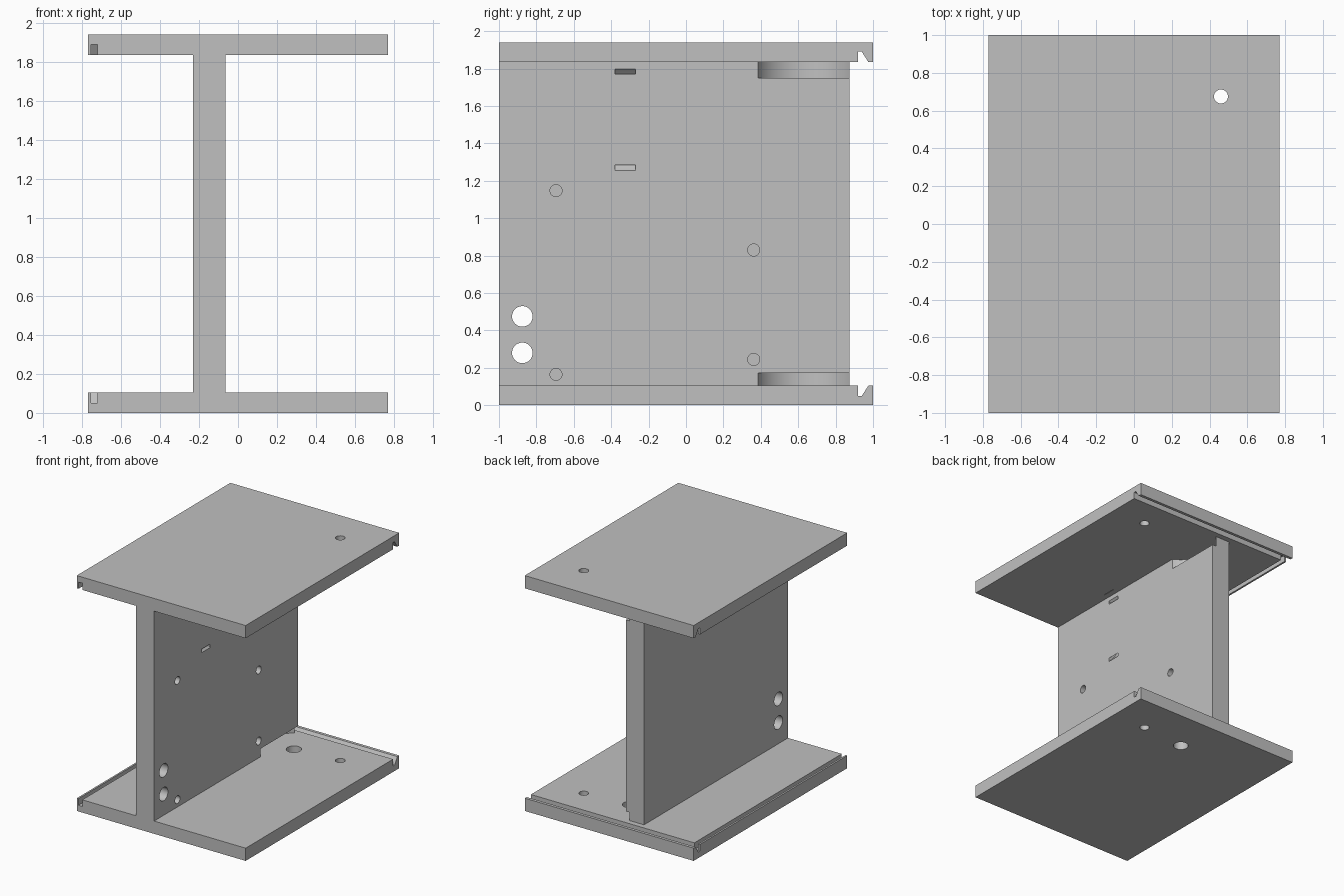
import bpy, bmesh, math

if "Cube" in bpy.data.objects:
    bpy.data.objects.remove(bpy.data.objects["Cube"])

H, T = 1.94, 0.105          # total height, plate thickness
XL, XR = -0.23, -0.065      # web faces
WEB_END = 0.875             # web stops short of the plates at the back


def prism(name, pts, axis, lo, hi):
    """Extrude a 2D outline along an axis; pts hold the other two coordinates in xyz order."""
    def place(p, d):
        c = list(p)
        c.insert("xyz".index(axis), d)
        return c
    bm = bmesh.new()
    a = [bm.verts.new(place(p, lo)) for p in pts]
    b = [bm.verts.new(place(p, hi)) for p in pts]
    bm.faces.new(a)
    bm.faces.new(b[::-1])
    n = len(pts)
    for i in range(n):
        j = (i + 1) % n
        bm.faces.new((a[i], b[i], b[j], a[j]))
    bmesh.ops.recalc_face_normals(bm, faces=bm.faces)
    me = bpy.data.meshes.new(name)
    bm.to_mesh(me)
    bm.free()
    ob = bpy.data.objects.new(name, me)
    bpy.context.collection.objects.link(ob)
    return ob


def circle(u, v, r, n=32):
    return [(u + r * math.cos(2 * math.pi * i / n), v + r * math.sin(2 * math.pi * i / n))
            for i in range(n)]


def rect(u0, u1, v0, v1):
    return [(u0, v0), (u1, v0), (u1, v1), (u0, v1)]


def flip(pts):
    """Mirror an outline about mid height (second coordinate is z)."""
    return [(u, H - v) for u, v in pts]


def arc(r, cx, cz, half, n=20):
    return [(cx - r * math.cos(t), cz + r * math.sin(t))
            for t in (half * (2 * i / n - 1) for i in range(n + 1))]


# I-shaped frame: two plates joined by an off-centre web
frame = prism("i_frame", [(-0.77, 0), (0.77, 0), (0.77, T), (XR, T), (XR, H - T), (0.77, H - T),
                          (0.77, H), (-0.77, H), (-0.77, H - T), (XL, H - T), (XL, T), (-0.77, T)],
              "y", -1, 1)

cutters = [prism("web_end_cut", rect(-0.4, 0.1, T, H - T), "y", WEB_END, 1.2)]

# Back bevelled groove and left side slot, mirrored on both plates
back = [(0.92, T + 0.03), (0.92, 0.05), (0.94, 0.05), (0.975, T), (0.975, T + 0.03)]
side = rect(-0.755, -0.72, 0.05, T + 0.03)
for tag, f in (("lower", list), ("upper", flip)):
    cutters.append(prism(tag + "_back_groove", f(back), "x", -1, 1))
    cutters.append(prism(tag + "_side_slot", f(side), "y", -1.2, 0.935))

# Round recesses in the web beside each plate
disc = circle(0.062, 0.64, 0.284, 96)
cutters.append(prism("lower_recess", disc, "z", T, 0.172))
cutters.append(prism("upper_recess", disc, "z", H - 0.19, H - T))

# Plate holes
cutters.append(prism("pin_hole", circle(0.46, 0.675, 0.037), "z", -0.2, H + 0.2))
cutters.append(prism("shaft_hole", circle(0.062, 0.64, 0.058), "z", -0.2, 0.15))

# Web through holes and blind screw holes
for z in (0.28, 0.475):
    cutters.append(prism("cable_hole", circle(-0.875, z, 0.055), "x", -0.4, 0.1))
for y, z in ((-0.695, 1.147), (-0.695, 0.165), (0.362, 0.83), (0.362, 0.245)):
    cutters.append(prism("screw_hole", circle(y, z, 0.032), "x", XR - 0.1, 0.1))

# Curved tie channel entering and leaving the same web face
outer = arc(0.368, 0.183, 1.5275, 1.0)
inner = arc(0.347, 0.183, 1.5275, 1.0)
cutters.append(prism("tie_channel", outer + inner[::-1], "y", -0.38, -0.27))

bpy.context.view_layer.objects.active = frame
frame.select_set(True)
for c in cutters:
    m = frame.modifiers.new(c.name, "BOOLEAN")
    m.operation = "DIFFERENCE"
    m.solver = "EXACT"
    m.object = c
    bpy.ops.object.modifier_apply(modifier=m.name)
    bpy.data.objects.remove(c)

# Single grey finish
grey = bpy.data.materials.new("grey")
grey.diffuse_color = (0.53, 0.53, 0.53, 1)
grey.use_nodes = True
grey.node_tree.nodes["Principled BSDF"].inputs["Base Color"].default_value = grey.diffuse_color
frame.data.materials.clear()
frame.data.materials.append(grey)
bpy.ops.object.shade_smooth_by_angle(angle=math.radians(30))
